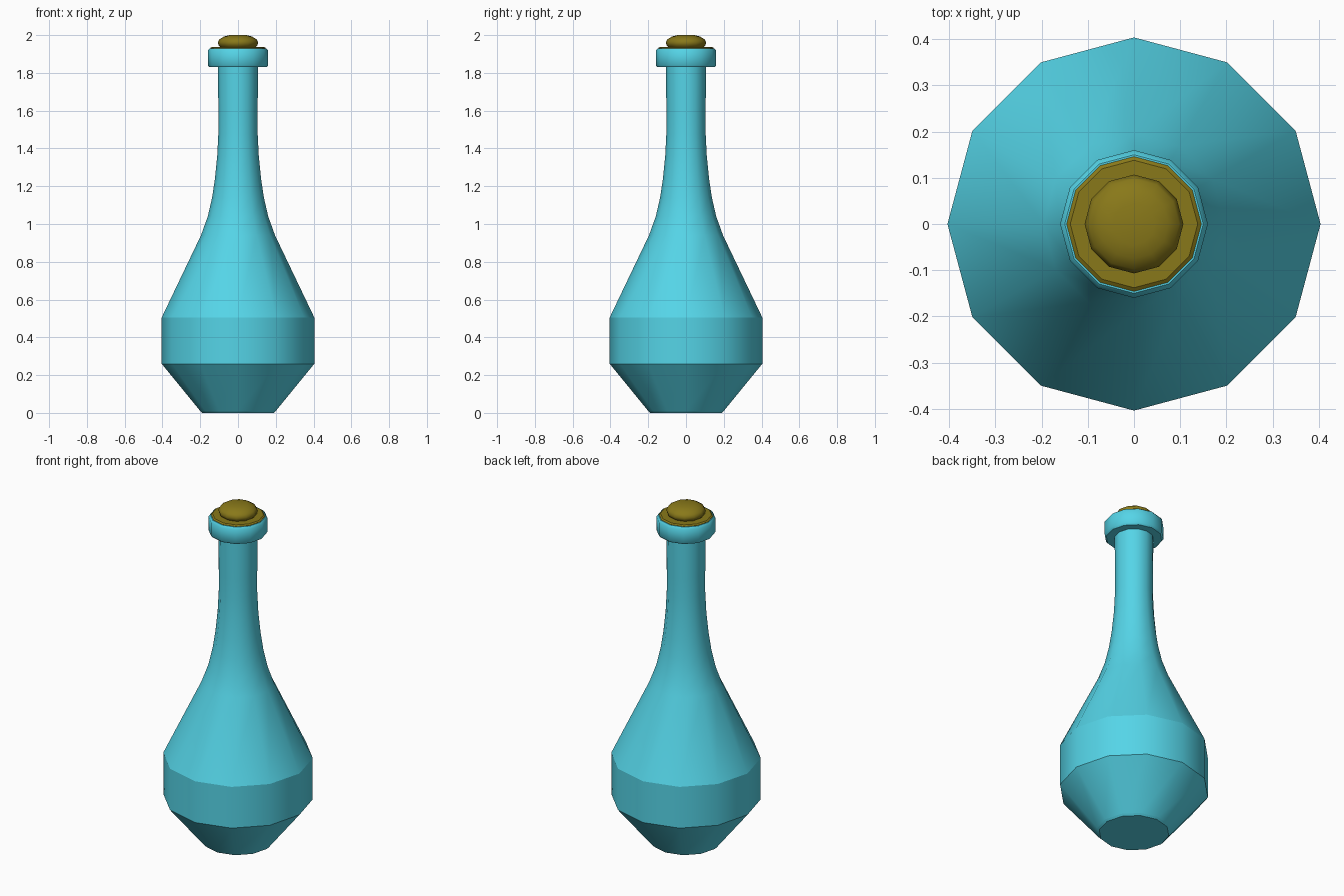
import bpy, bmesh
from math import cos, sin, tau

if "Cube" in bpy.data.objects:
    bpy.data.objects.remove(bpy.data.objects["Cube"])

SIDES = 12


def material(name, rgb):
    m = bpy.data.materials.new(name)
    m.diffuse_color = (*rgb, 1)
    m.use_nodes = True
    m.node_tree.nodes["Principled BSDF"].inputs["Base Color"].default_value = m.diffuse_color
    return m


def lathe(name, profile, sharp, mat):
    """Revolve (radius, z) points into a capped solid; rings listed in sharp stay creased."""
    bm = bmesh.new()
    rings = [[bm.verts.new((r * cos(tau * i / SIDES), r * sin(tau * i / SIDES), z))
              for i in range(SIDES)] for r, z in profile]
    for a, b in zip(rings, rings[1:]):
        for i in range(SIDES):
            j = (i + 1) % SIDES
            bm.faces.new((a[i], a[j], b[j], b[i]))
    bm.faces.new(rings[0][::-1])
    bm.faces.new(rings[-1])
    for f in bm.faces:
        f.smooth = True
    for k in sharp:
        ring = rings[k]
        for i in range(SIDES):
            bm.edges.get((ring[i], ring[(i + 1) % SIDES])).smooth = False
    me = bpy.data.meshes.new(name)
    bm.to_mesh(me)
    bm.free()
    me.materials.append(mat)
    ob = bpy.data.objects.new(name, me)
    bpy.context.collection.objects.link(ob)
    return ob


glass = material("blue_glass", (0.09, 0.66, 0.80))
cork = material("cork_brown", (0.25, 0.19, 0.01))

# Bottle: tapered foot, straight belly, sloping shoulder, flared neck
lathe("bottle_body", [
    (0.19, 0.0), (0.20, 0.01), (0.404, 0.26), (0.404, 0.505), (0.196, 0.94),
    (0.160, 1.04), (0.137, 1.14), (0.122, 1.24), (0.110, 1.36), (0.104, 1.48),
    (0.104, 1.60), (0.106, 1.84)], [0, 1, 2, 3, 11], glass)

# Lip ring with small bevels
lathe("bottle_lip", [
    (0.10, 1.83), (0.151, 1.83), (0.160, 1.84), (0.160, 1.918), (0.150, 1.93),
    (0.10, 1.93)], [0, 1, 4, 5], glass)

# Stopper: thin flange, then a rounded knob
lathe("stopper_flange", [
    (0.146, 1.925), (0.146, 1.932), (0.138, 1.938)], [0, 1, 2], cork)
lathe("stopper_knob", [
    (0.090, 1.935), (0.102, 1.945), (0.107, 1.962), (0.098, 1.978),
    (0.075, 1.992), (0.045, 2.0)], [0], cork)
